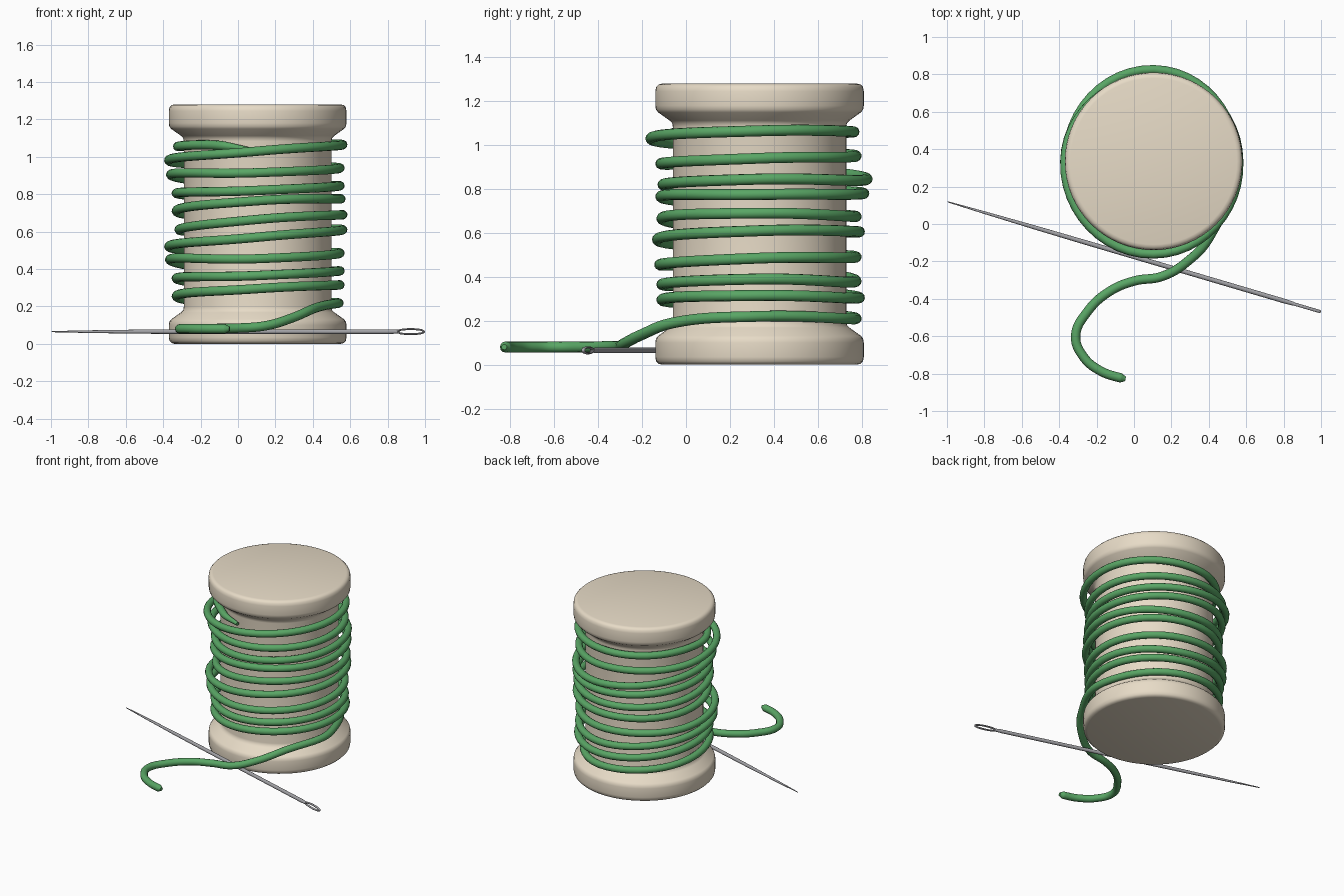
import bpy, bmesh, math
from mathutils import Vector, Matrix

if "Cube" in bpy.data.objects:
    bpy.data.objects.remove(bpy.data.objects["Cube"])


def material(name, rgb):
    m = bpy.data.materials.new(name)
    m.diffuse_color = (*rgb, 1)
    m.use_nodes = True
    m.node_tree.nodes["Principled BSDF"].inputs["Base Color"].default_value = m.diffuse_color
    return m


def lathe(name, profile, mat, steps=64):
    """Spin (radius, height) points around z."""
    bm = bmesh.new()
    vs = [bm.verts.new((r, 0, z)) for r, z in profile]
    es = [bm.edges.new(p) for p in zip(vs, vs[1:])]
    bmesh.ops.spin(bm, geom=vs + es, cent=(0, 0, 0), axis=(0, 0, 1),
                   angle=2 * math.pi, steps=steps)
    bmesh.ops.remove_doubles(bm, verts=bm.verts, dist=1e-5)
    bmesh.ops.recalc_face_normals(bm, faces=bm.faces)
    me = bpy.data.meshes.new(name)
    bm.to_mesh(me)
    bm.free()
    ob = bpy.data.objects.new(name, me)
    bpy.context.collection.objects.link(ob)
    me.materials.append(mat)
    smooth(ob)
    return ob


def smooth(ob):
    bpy.ops.object.select_all(action='DESELECT')
    ob.select_set(True)
    bpy.context.view_layer.objects.active = ob
    bpy.ops.object.shade_smooth_by_angle(angle=math.radians(40))


def tube(name, points, radius, mat, closed=False, round_ends=False):
    """Round tube along a smooth path, converted to a mesh."""
    cu = bpy.data.curves.new(name, 'CURVE')
    cu.dimensions = '3D'
    cu.bevel_depth = radius
    cu.bevel_resolution = 4
    cu.resolution_u = 12
    cu.use_fill_caps = True
    sp = cu.splines.new('BEZIER')
    sp.bezier_points.add(len(points) - 1)
    for bp, p in zip(sp.bezier_points, points):
        bp.co = p
        bp.handle_left_type = bp.handle_right_type = 'AUTO'
    sp.use_cyclic_u = closed
    if round_ends:
        sp.bezier_points[0].radius = sp.bezier_points[-1].radius = 0.5
    ob = bpy.data.objects.new(name, cu)
    bpy.context.collection.objects.link(ob)
    cu.materials.append(mat)
    bpy.ops.object.select_all(action='DESELECT')
    ob.select_set(True)
    bpy.context.view_layer.objects.active = ob
    bpy.ops.object.convert(target='MESH')
    smooth(ob)
    return ob


wood = material("wood", (0.80, 0.71, 0.57))
green = material("green_thread", (0.10, 0.38, 0.13))
steel = material("steel", (0.36, 0.36, 0.38))

# Spool: half profile mirrored about its middle height
CX, CY, H = 0.105, 0.335, 1.28
half = [(0, 0), (0.445, 0), (0.46, 0.004), (0.471, 0.015), (0.475, 0.035),
        (0.475, 0.10), (0.472, 0.118), (0.462, 0.131), (0.41, 0.168),
        (0.398, 0.18), (0.395, 0.197)]
spool = lathe("spool", half + [(r, H - z) for r, z in reversed(half)], wood)
spool.location = (CX, CY, 0)

# Thread: loose turns, each given as (radius, height) at four quarters
back = [(.43, 1.06), (.44, .95), (.49, .845), (.475, .78), (.44, .675),
        (.455, .605), (.44, .49), (.44, .38), (.455, .305), (.44, .21)]
right = [(.455, 1.065), (.44, .94), (.44, .845), (.445, .775), (.455, .69),
         (.455, .61), (.44, .485), (.44, .39), (.44, .315), (.425, .22)]
front = [(.495, 1.03), (.45, .915), (.44, .82), (.45, .765), (.445, .665),
         (.465, .57), (.455, .455), (.445, .365), (.445, .295)]
left = [(.475, .98), (.465, .905), (.435, .805), (.435, .71), (.42, .61),
        (.475, .52), (.47, .45), (.435, .35), (.435, .255)]


def around(deg, rz):
    a = math.radians(deg)
    return (CX + rz[0] * math.cos(a), CY + rz[0] * math.sin(a), rz[1])


path = [around(-97, (.42, 1.04)), around(-118, (.42, 1.06)),
        around(180, (.425, 1.055))]
for i in range(10):
    path += [around(90, back[i]), around(0, right[i])]
    if i < 9:
        path += [around(-90, front[i]), around(180, left[i])]
# loose tail leaving the spool
path += [(.41, -.06, .19), (.28, -.205, .135), (.15, -.28, .097),
         (0, -.305, .084), (-.13, -.36, .082), (-.25, -.47, .08),
         (-.312, -.60, .08), (-.27, -.71, .08), (-.18, -.785, .08),
         (-.07, -.823, .08), (-.045, -.828, .08)]
tube("thread", path, 0.025, green, round_ends=True)

# Needle: built along its own axis, then laid across the front
tip, tail = Vector((-1, .12, .065)), Vector((1, -.47, .065))
length = (tail - tip).length
axis = (tail - tip).normalized()
side = Vector((0, 0, 1)).cross(axis)
frame = Matrix((axis, side, Vector((0, 0, 1)))).transposed().to_4x4()
frame.translation = tip

shaft = lathe("needle_shaft", [(0, 0), (.003, .01), (.007, .2), (.011, .5),
              (.0125, .8), (.0125, length - .2), (.010, length - .15),
              (0, length - .14)], steel, 16)
shaft.matrix_world = frame @ Matrix.Rotation(math.pi / 2, 4, 'Y')

# Needle eye: long thin upright loop
eye_pts = []
for k in range(12):
    a = 2 * math.pi * k / 12
    eye_pts.append((length - .08 + .074 * math.cos(a), 0, .0135 * math.sin(a)))
eye = tube("needle_eye", eye_pts, 0.005, steel, closed=True)
eye.matrix_world = frame @ Matrix.Diagonal((1, 1.7, 1, 1))
